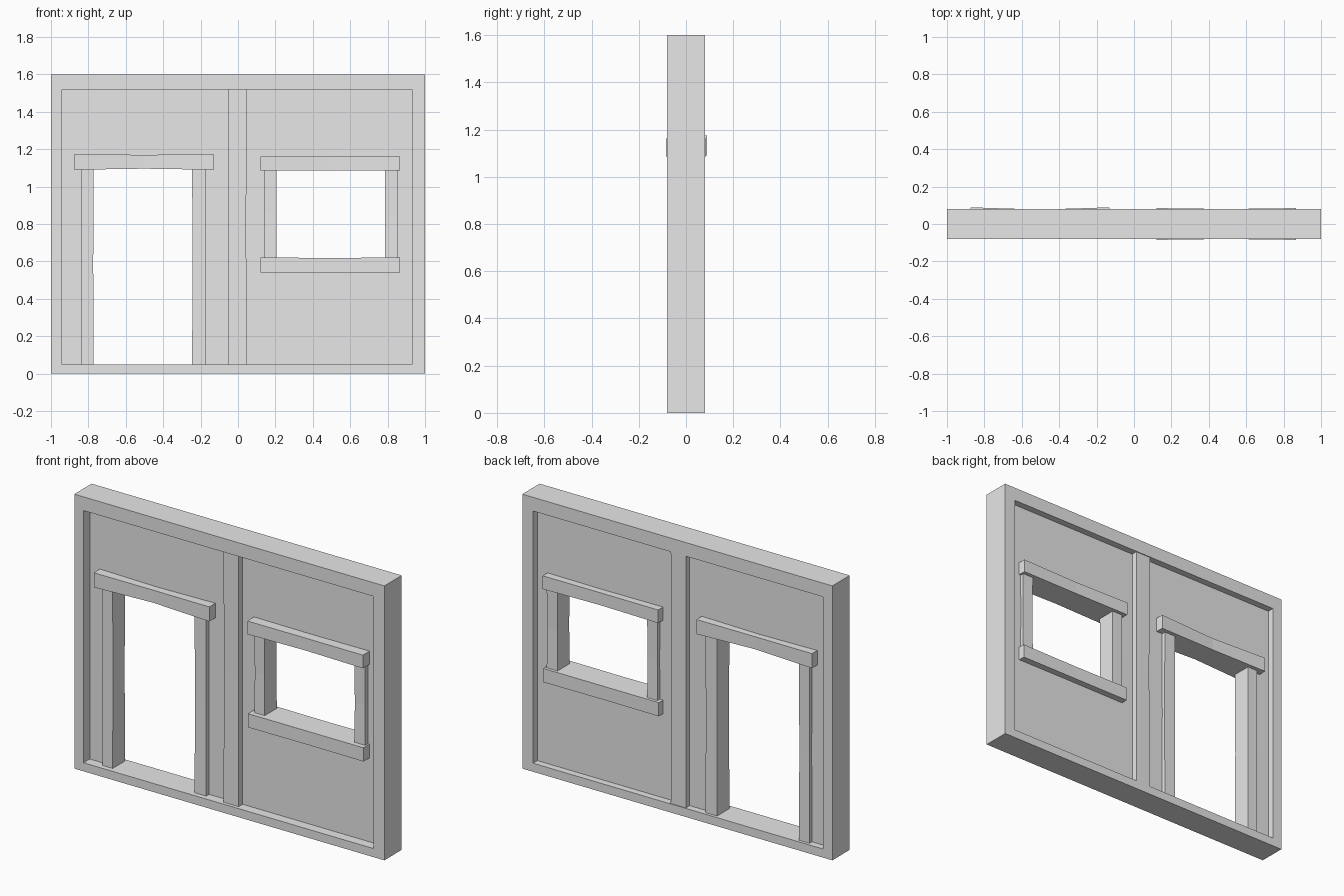
import bpy, bmesh
from mathutils import Vector

cube = bpy.data.objects.get("Cube")
if cube:
    bpy.data.objects.remove(cube, do_unlink=True)

grey = bpy.data.materials.new("plain_grey")
grey.use_nodes = True
COLOUR = (0.8, 0.8, 0.8, 1)
grey.diffuse_color = COLOUR
grey.node_tree.nodes["Principled BSDF"].inputs["Base Color"].default_value = COLOUR


def finish(name, bm):
    bmesh.ops.recalc_face_normals(bm, faces=bm.faces)
    mesh = bpy.data.meshes.new(name)
    bm.to_mesh(mesh)
    bm.free()
    mesh.materials.append(grey)
    obj = bpy.data.objects.new(name, mesh)
    bpy.context.collection.objects.link(obj)
    return obj


def sheet(name, xs, zs, holes, y0, y1):
    """Upright slab laid out on a grid of cells, leaving some cells open."""
    bm = bmesh.new()
    grid = [[bm.verts.new((x, y0, z)) for z in zs] for x in xs]
    for i in range(len(xs) - 1):
        for j in range(len(zs) - 1):
            if (i, j) not in holes:
                bm.faces.new((grid[i][j], grid[i + 1][j],
                              grid[i + 1][j + 1], grid[i][j + 1]))
    loose = [v for v in bm.verts if not v.link_faces]
    bmesh.ops.delete(bm, geom=loose, context='VERTS')
    out = bmesh.ops.extrude_face_region(bm, geom=bm.faces[:], use_keep_orig=True)
    moved = [g for g in out["geom"] if isinstance(g, bmesh.types.BMVert)]
    bmesh.ops.translate(bm, verts=moved, vec=(0, y1 - y0, 0))
    return finish(name, bm)


def beam(name, x, y, z, pinch=0.9, cuts=1):
    """Rough-hewn timber: a box along its longest axis, thinner at mid length."""
    lo, hi = Vector((x[0], y[0], z[0])), Vector((x[1], y[1], z[1]))
    size, mid = hi - lo, (lo + hi) / 2
    axis = max(range(3), key=lambda k: size[k])
    bm = bmesh.new()
    bmesh.ops.create_cube(bm, size=1)
    along = [e for e in bm.edges
             if abs(e.verts[0].co[axis] - e.verts[1].co[axis]) > 0.5]
    bmesh.ops.subdivide_edges(bm, edges=along, cuts=cuts, use_grid_fill=True)
    for v in bm.verts:
        s = 1 if abs(v.co[axis]) > 0.49 else pinch
        for k in range(3):
            v.co[k] = mid[k] + v.co[k] * size[k] * (1 if k == axis else s)
    return finish(name, bm)


# Outer frame and the recessed wall panel with door and window openings
sheet("outer_frame", [-1, -0.94, 0.93, 1], [0, 0.05, 1.52, 1.6],
      {(1, 1)}, -0.08, 0.08)
sheet("wall_panel", [-0.95, -0.805, -0.21, 0.17, 0.82, 0.94],
      [0.04, 0.58, 1.125, 1.53], {(1, 0), (1, 1), (3, 1)}, -0.023, 0.04)

# Centre post
beam("centre_post", (-0.052, 0.046), (-0.06, 0.075), (0.04, 1.53), 0.95)

# Door timbers
DEPTH = (-0.05, 0.063)
beam("door_post_right", (-0.84, -0.773), DEPTH, (0.04, 1.13), 0.97)
beam("door_post_left", (-0.245, -0.17), DEPTH, (0.04, 1.13), 0.97)
beam("door_lintel", (-0.875, -0.13), (-0.079, 0.089), (1.09, 1.175), 0.86)

# Window timbers
beam("window_post_right", (0.14, 0.207), DEPTH, (0.58, 1.12), 0.95)
beam("window_post_left", (0.785, 0.855), DEPTH, (0.58, 1.12), 0.95)
beam("window_lintel", (0.12, 0.865), (-0.085, 0.085), (1.085, 1.162), 0.94)
beam("window_sill", (0.12, 0.865), (-0.08, 0.08), (0.54, 0.62), 0.98)
